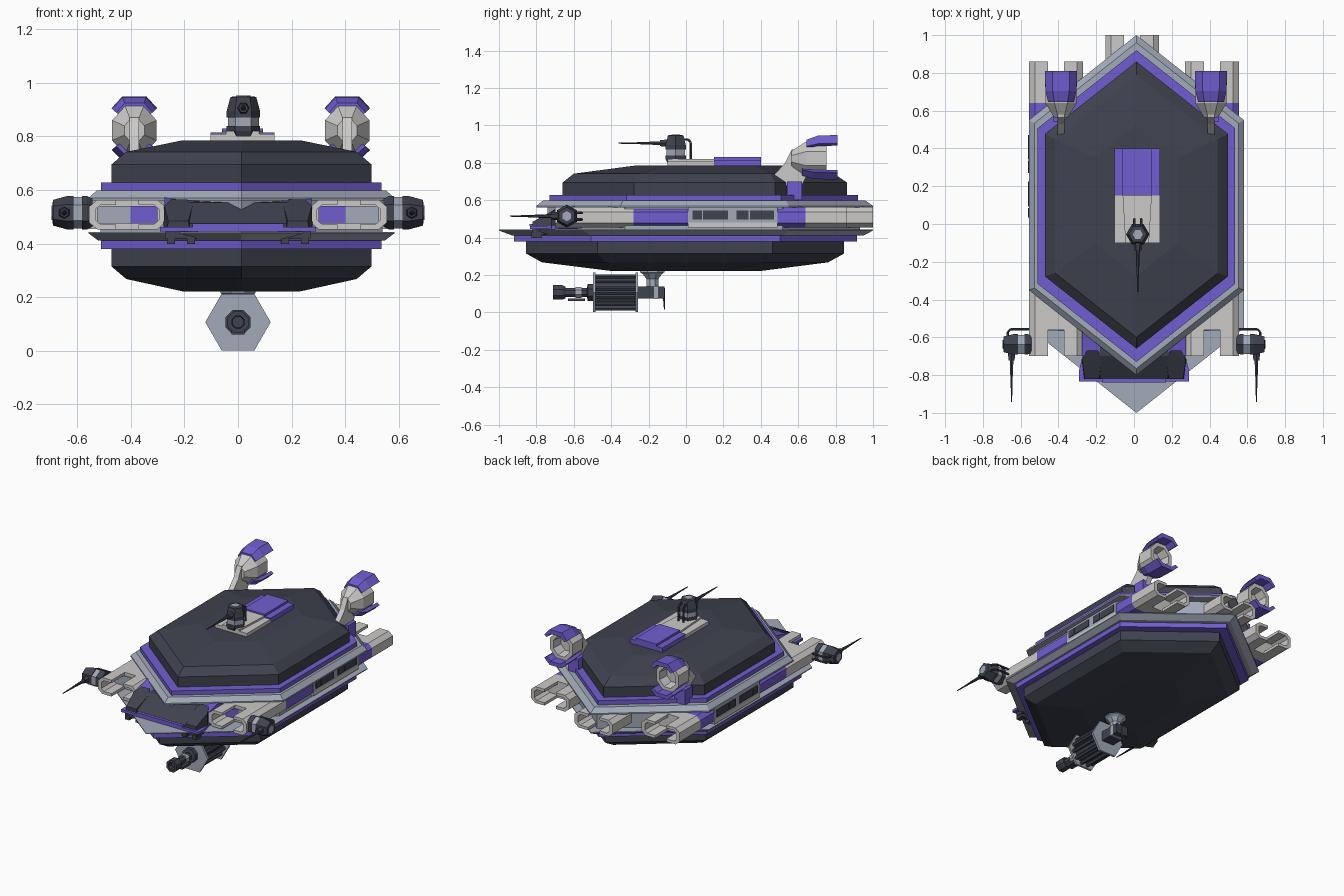
import bpy, bmesh, math
from mathutils import Matrix, Vector

if "Cube" in bpy.data.objects:
    bpy.data.objects.remove(bpy.data.objects["Cube"])


def material(name, r, g, b):
    m = bpy.data.materials.new(name)
    m.diffuse_color = (r, g, b, 1)
    m.use_nodes = True
    m.node_tree.nodes["Principled BSDF"].inputs["Base Color"].default_value = m.diffuse_color
    return m


DARK = material("dark slate", 0.05, 0.055, 0.078)
GREY = material("blue grey", 0.36, 0.40, 0.48)
LIGHT = material("light grey", 0.60, 0.59, 0.58)
PURPLE = material("purple", 0.165, 0.11, 0.63)
I = Matrix.Identity(4)
CX = 0.013  # hull centre line


def T(x, y, z):
    return Matrix.Translation((x, y, z))


def facing(x, y, z):
    """Local +z becomes world -y (front), local y becomes world z."""
    return T(x, y, z) @ Matrix.Rotation(math.pi / 2, 4, 'X')


def loft(name, rings, mat, M=I):
    bm = bmesh.new()
    rows = [[bm.verts.new(M @ Vector(p)) for p in r] for r in rings]
    n = len(rows[0])
    for a, b in zip(rows, rows[1:]):
        for i in range(n):
            bm.faces.new((a[i], a[(i + 1) % n], b[(i + 1) % n], b[i]))
    bm.faces.new(rows[0][::-1])
    bm.faces.new(rows[-1])
    bmesh.ops.recalc_face_normals(bm, faces=bm.faces)
    me = bpy.data.meshes.new(name)
    bm.to_mesh(me)
    bm.free()
    me.materials.append(mat)
    ob = bpy.data.objects.new(name, me)
    bpy.context.collection.objects.link(ob)
    return ob


def ring(n, rx, ry, z, phase=0.0):
    return [(rx * math.cos(2 * math.pi * (i + phase) / n),
             ry * math.sin(2 * math.pi * (i + phase) / n), z) for i in range(n)]


def turned(name, n, steps, mat, M=I, phase=0.0):
    return loft(name, [ring(n, r, r, z, phase) for r, z in steps], mat, M)


def extrude(name, prof, z0, z1, mat, M=I):
    return loft(name, [[(x, y, z) for x, y in prof] for z in (z0, z1)], mat, M)


def box(name, x0, x1, y0, y1, z0, z1, mat, M=I):
    return extrude(name, [(x0, y0), (x1, y0), (x1, y1), (x0, y1)], z0, z1, mat, M)


def rod(name, p, q, r0, r1, mat, M=I):
    p, q = Vector(p), Vector(q)
    R = (q - p).to_track_quat('Z', 'Y').to_matrix().to_4x4()
    return turned(name, 6, [(r0, 0), (r1, (q - p).length)], mat, M @ Matrix.Translation(p) @ R)


def hull(name, layers, mat):
    """Stack of long hexagons: half width, front tip, back tip, height."""
    def hexa(w, f, b, z):
        k = 0.79 * w
        return [(CX, f, z), (CX + w, f + k, z), (CX + w, b - k, z),
                (CX, b, z), (CX - w, b - k, z), (CX - w, f + k, z)]
    loft(name, [hexa(*l) for l in layers], mat)


# Hull layers
hull("upper_hull", [(.485, -.66, .86, .62), (.485, -.66, .86, .695),
                    (.43, -.60, .79, .742), (.22, -.275, .525, .785)], DARK)
hull("upper_stripe", [(.523, -.73, .92, .59), (.523, -.73, .92, .627)], PURPLE)
hull("upper_rim", [(.57, -.80, 1.0, .56), (.57, -.80, 1.0, .57), (.54, -.765, .96, .598)], GREY)
hull("mid_deck", [(.525, -.74, .93, .43), (.525, -.74, .93, .565)], GREY)
hull("lower_rim", [(.535, -.93, .95, .412), (.57, -1.0, 1.0, .438), (.57, -1.0, 1.0, .444)], GREY)
hull("lower_stripe", [(.523, -.92, .915, .38), (.523, -.92, .915, .415)], PURPLE)
hull("lower_hull", [(.22, -.40, .40, .222), (.43, -.77, .76, .268),
                    (.485, -.855, .845, .315), (.485, -.855, .845, .385)], DARK)

# Side and rear pods with forked open ends
OCT = [(-.142, -.03), (-.112, -.055), (.112, -.055), (.142, -.03),
       (.142, .03), (.112, .055), (-.112, .055), (-.142, .03)]
FORK = [(.042, .055), (.112, .055), (.142, .03), (.142, -.03), (.112, -.055), (.042, -.055),
        (.042, -.036), (.1, -.036), (.118, -.02), (.118, .02), (.1, .036), (.042, .036)]


def pod_part(name, prof, x, y0, y1, mat):
    extrude(name, prof, -y0, -y1, mat, facing(x, 0, .508))


def fork(name, x, y0, y1):
    for s in (-1, 1):
        pod_part(name, [(s * a, b) for a, b in FORK], x, y0, y1, LIGHT)


for s in (-1, 1):
    x = s * .413
    fork("front_fork", x, -.70, -.56)
    fork("rear_fork", x, .72, .86)
    for y0, y1, m in ((-.56, -.28, LIGHT), (-.28, .01, PURPLE), (.01, .49, LIGHT),
                      (.49, .64, PURPLE), (.64, .72, LIGHT)):
        pod_part("side_pod", OCT, x, y0, y1, m)
    # Pod end wall panels
    for a, b, m in ((.30, .40, PURPLE), (.40, .525, GREY)):
        box("pod_end_panel", min(s * a, s * b), max(s * a, s * b), -.566, -.559, .475, .541, m)
    # Window wall
    w = sorted((s * .50, s * .556))
    box("window_wall", *w, .01, .49, .482, .562, GREY)
    box("window_sill", *w, .01, .49, .455, .482, LIGHT)
    for y0, y1 in ((.035, .085), (.092, .225), (.27, .335), (.342, .47)):
        box("window", *sorted((s * .553, s * .561)), y0, y1, .497, .545, DARK)
fork("centre_fork", -.01, .86, 1.0)
pod_part("centre_pod", OCT, -.01, .64, .86, LIGHT)

# Cockpit at the front
SIDE = Matrix(((0, 0, 1, 0), (1, 0, 0, 0), (0, 1, 0, 0), (0, 0, 0, 1)))  # profile (y, z) along x
extrude("cockpit_canopy", [(-.58, .46), (-.82, .46), (-.82, .475), (-.70, .553), (-.58, .56)],
        -.18, .18, DARK, SIDE)
extrude("cockpit_base", [(-.29, -.835), (.29, -.835), (.29, -.77), (.24, -.58), (-.24, -.58), (-.29, -.77)],
        .445, .462, PURPLE)
box("cockpit_lip", -.17, .17, -.838, -.80, .462, .474, PURPLE)
for s in (-1, 1):
    a, b = sorted((s * .165, s * .275))
    extrude("cockpit_shoulder", [(-.56, .45), (-.70, .45), (-.70, .545), (-.56, .575)], a, b, PURPLE, SIDE)
    loft("cockpit_cheek", [[(s * .20, -.67, .45), (s * .25, -.67, .45), (s * .25, -.67, .565), (s * .19, -.67, .565)],
                           [(s * .165, -.72, .45), (s * .278, -.72, .45), (s * .275, -.72, .54), (s * .17, -.72, .54)],
                           [(s * .18, -.82, .45), (s * .265, -.82, .45), (s * .26, -.82, .485), (s * .185, -.82, .485)]], DARK)
    box("cockpit_jaw", *sorted((s * .15, s * .27)), -.82, -.70, .418, .446, DARK)
    for x in (.16, .235):
        box("cockpit_claw", *sorted((s * x, s * (x + .03))), -.825, -.77, .398, .43, DARK)

# Deck plate under the top turret
box("deck_plate_front", -.103, .137, -.10, .15, .77, .808, LIGHT)
box("deck_plate_rear", -.103, .137, .15, .40, .77, .815, PURPLE)
extrude("deck_ridge_front", [(-.045, -.1), (.079, -.1), (.094, .15), (-.06, .15)], .80, .82, LIGHT)
extrude("deck_ridge_rear", [(-.06, .15), (.094, .15), (.094, .4), (-.06, .4)], .80, .83, PURPLE)


def turret(M):
    turned("turret_foot", 6, [(.052, -.01), (.062, .01), (.062, .028)], DARK, M)
    turned("turret_band", 6, [(.058, .028), (.058, .06)], GREY, M)
    turned("turret_head", 6, [(.062, .06), (.062, .085), (.048, .137), (.02, .14)], DARK, M)
    turned("turret_cap", 6, [(.027, .135), (.027, .142)], GREY, M)
    rod("gun_collar", (0, -.03, .095), (0, -.085, .095), .025, .018, DARK, M)
    rod("gun_sleeve", (0, -.08, .095), (0, -.17, .095), .011, .008, DARK, M)
    rod("gun_barrel", (0, -.17, .095), (0, -.305, .095), .007, .003, DARK, M)
    # Twin feed pipes behind the head
    path = [(.03, .115), (.065, .115), (.08, .10), (.08, -.01)]
    for x in (-.018, .018):
        for p, q in zip(path, path[1:]):
            rod("feed_pipe", (x, *p), (x, *q), .007, .007, DARK, M)


turret(T(.02, -.055, .81))
for s in (-1, 1):
    turret(T(s * .553, -.637, .515) @ Matrix.Rotation(s * math.pi / 2, 4, 'Y'))

# Tail engines on pylons
FIN = [(-.085, .083), (-.045, .127), (.045, .127), (.085, .083),
       (.066, .07), (.036, .098), (-.036, .098), (-.066, .07)]
for s in (-1, 1):
    x = .0105 + s * .397
    M = facing(x, 0, .822)
    loft("engine_shell", [ring(8, rx, rz, -y, .5) for rx, rz, y in
         ((.04, .045, .565), (.09, .098, .64), (.09, .098, .75), (.064, .07, .75), (.055, .06, .68))], LIGHT, M)
    for name, k, y0 in (("engine_top_fin", 1, .645), ("engine_bottom_fin", -.88, .62)):
        loft(name, [[(a * c, b * k * c, -y) for a, b in FIN]
                    for c, y in ((.80, y0), (.97, y0 + .06), (1, .81))], PURPLE, M)
    extrude("engine_pylon", [(.42, .68), (.62, .68), (.66, .76), (.62, .88), (.565, .87), (.53, .80)],
            x - .018, x + .018, LIGHT, SIDE)
    box("pylon_foot", x - .04, x + .04, .54, .62, .60, .70, PURPLE)

# Belly cannon
G = facing(0, 0, .107)
for y in (-.497, -.27):
    turned("drum_plate", 6, [(.122, -y), (.122, -y - .014)], GREY, G)
turned("drum_core", 6, [(.085, .27), (.085, .49)], DARK, G)
for i in range(12):
    a = math.radians(30 * i + 15)
    rod("drum_rib", (.088 * math.cos(a), .088 * math.sin(a), .27),
        (.088 * math.cos(a), .088 * math.sin(a), .49), .013, .013, DARK, G)
turned("cannon_barrel", 8, [(.05, .497), (.05, .525), (.026, .53), (.026, .65)], DARK, G, .5)
turned("cannon_band", 8, [(.032, .56), (.032, .59)], GREY, G, .5)
turned("cannon_muzzle", 8, [(.034, .645), (.042, .66), (.042, .71), (.025, .71), (.022, .68)], DARK, G, .5)
box("cannon_under_rail", -.025, .025, -.63, -.54, .06, .075, DARK)
box("cannon_breech", -.045, .045, -.26, -.115, .075, .14, DARK)
box("cannon_breech_band", -.047, .047, -.17, -.15, .073, .142, GREY)
turned("cannon_mount", 8, [(.035, .13), (.035, .18), (.055, .205), (.07, .215), (.07, .225)], GREY, T(0, -.18, 0), .5)
rod("cannon_aerial", (0, -.12, .13), (0, -.115, .015), .009, .003, DARK)
